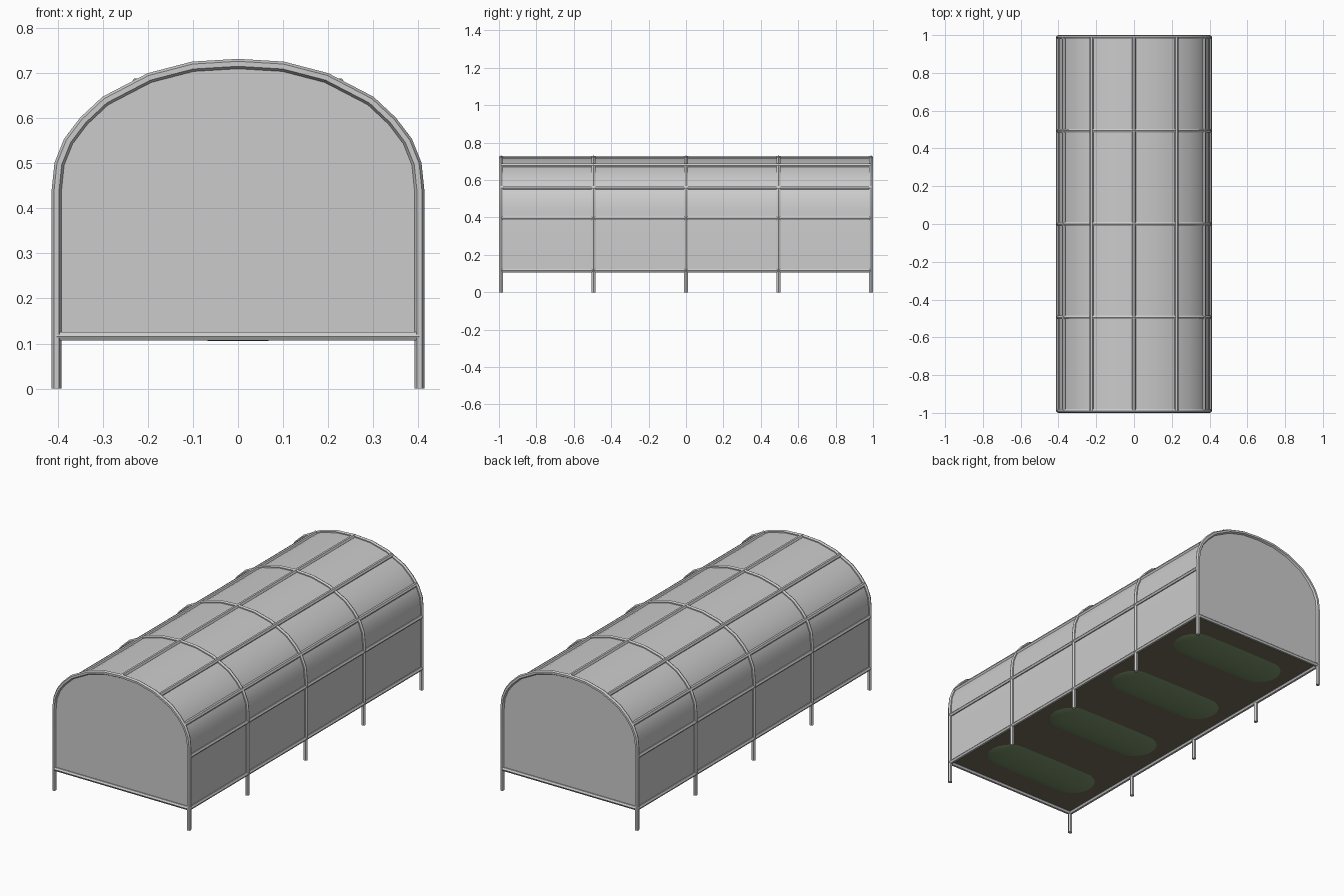
import bpy, bmesh, math

if "Cube" in bpy.data.objects:
    bpy.data.objects.remove(bpy.data.objects["Cube"])

R = 0.011            # tube radius
YE = 0.989           # end hoop position
ZB = 0.116           # bottom rail height
# right half of the hoop centre line, from spring point to crown
HALF = [(0.402, 0.44), (0.396, 0.498), (0.376, 0.548), (0.342, 0.593),
        (0.294, 0.638), (0.196, 0.689), (0.1, 0.714)]
ARCH = HALF + [(0, 0.72)] + [(-x, z) for x, z in reversed(HALF)]


def material(name, rgb):
    m = bpy.data.materials.new(name)
    m.diffuse_color = (*rgb, 1)
    m.use_nodes = True
    m.node_tree.nodes["Principled BSDF"].inputs["Base Color"].default_value = m.diffuse_color
    return m


def smooth(obj, angle=40):
    bpy.ops.object.select_all(action='DESELECT')
    obj.select_set(True)
    bpy.context.view_layer.objects.active = obj
    bpy.ops.object.shade_smooth_by_angle(angle=math.radians(angle))


def tube(name, pts):
    cu = bpy.data.curves.new(name, 'CURVE')
    cu.dimensions = '3D'
    cu.bevel_depth = R
    cu.bevel_resolution = 1
    cu.use_fill_caps = True
    sp = cu.splines.new('POLY')
    sp.points.add(len(pts) - 1)
    for p, co in zip(sp.points, pts):
        p.co = (*co, 1)
    obj = bpy.data.objects.new(name, cu)
    bpy.context.collection.objects.link(obj)
    bpy.ops.object.select_all(action='DESELECT')
    obj.select_set(True)
    bpy.context.view_layer.objects.active = obj
    bpy.ops.object.convert(target='MESH')
    smooth(bpy.context.object, 50)


def mesh(name, verts, faces, mat=None):
    me = bpy.data.meshes.new(name)
    me.from_pydata(verts, [], faces)
    obj = bpy.data.objects.new(name, me)
    bpy.context.collection.objects.link(obj)
    if mat:
        me.materials.append(mat)
    return obj


soil = material("soil", (0.16, 0.15, 0.09))
leaf = material("leaf", (0.19, 0.28, 0.14))

# Hoops with legs
legs = [(0.402, 0)] + ARCH + [(-0.402, 0)]
for i in range(5):
    y = -YE + i * YE / 2
    tube(f"hoop_{i + 1}", [(x, y, z) for x, z in legs])

# Lengthwise rails, mirrored left and right
for n, (x, z) in enumerate([(0.402, ZB), (0.402, 0.395), (0.37, 0.558), (0.225, 0.678)]):
    for side, s in (("right", 1), ("left", -1)):
        tube(f"{side}_rail_{n + 1}", [(s * x, -YE, z), (s * x, YE, z)])
tube("ridge_rail", [(0, -YE, 0.72), (0, YE, 0.72)])

# Bottom rails and end panels
panel = [(0.402, ZB)] + ARCH + [(-0.402, ZB)]
n = len(panel)
for end, y in (("front", -YE), ("back", YE)):
    tube(f"{end}_bottom_rail", [(-0.402, y, ZB), (0.402, y, ZB)])
    face = list(range(n)) if y > 0 else list(range(n))[::-1]
    mesh(f"{end}_panel", [(x, y, z) for x, z in panel], [face])

# Cover sheet
cover = mesh("cover_sheet",
             [(x, y, z) for y in (-YE, YE) for x, z in panel],
             [(i, i + n, i + n + 1, i + 1) for i in range(n - 1)])
bm = bmesh.new()
bm.from_mesh(cover.data)
if sum((f.normal.z for f in bm.faces)) < 0:
    bmesh.ops.reverse_faces(bm, faces=bm.faces)
bm.to_mesh(cover.data)
bm.free()
smooth(cover)

# Soil floor
bpy.ops.mesh.primitive_cube_add(size=1, location=(0, 0, 0.123))
floor = bpy.context.object
floor.name = "soil_floor"
floor.scale = (0.804, 2 * YE, 0.008)
floor.data.materials.append(soil)

# Crop rows: flattened capsules resting through the floor
for i in range(4):
    bpy.ops.mesh.primitive_uv_sphere_add(segments=32, ring_count=16, radius=1)
    row = bpy.context.object
    row.name = f"crop_row_{i + 1}"
    for v in row.data.vertices:
        shift = 0.21 if v.co.x > 1e-4 else -0.21 if v.co.x < -1e-4 else 0
        v.co = (v.co.x * 0.17 + shift, v.co.y * 0.17, v.co.z * 0.05)
    row.location = (0, -0.742 + i * 0.495, 0.156)
    row.data.materials.append(leaf)
    smooth(row, 60)
